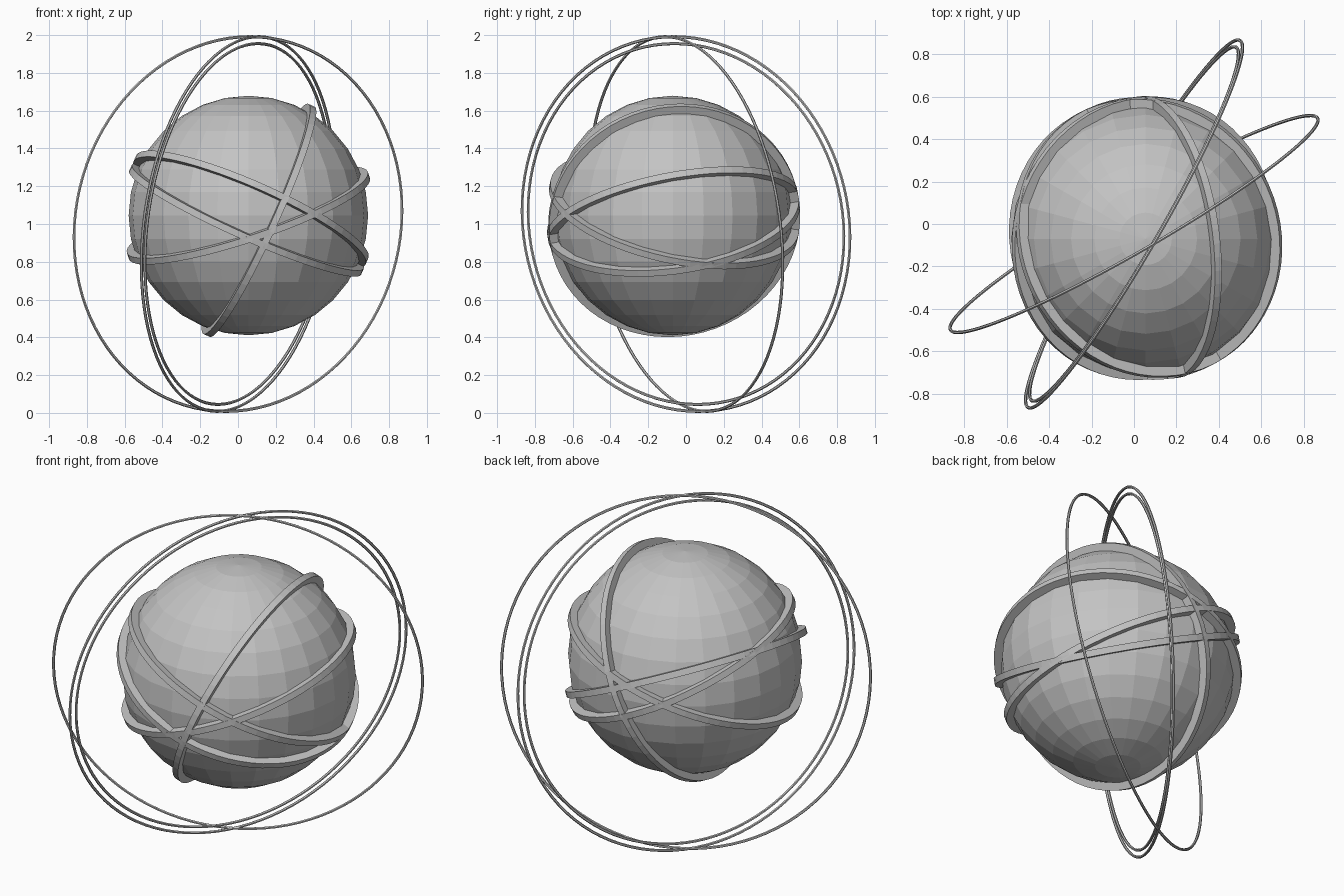
import bpy, bmesh, math
from mathutils import Vector, Matrix

if "Cube" in bpy.data.objects:
    bpy.data.objects.remove(bpy.data.objects["Cube"])

# single grey finish
grey = bpy.data.materials.new("plain grey")
grey.diffuse_color = (0.55, 0.55, 0.55, 1)
grey.use_nodes = True
grey.node_tree.nodes["Principled BSDF"].inputs["Base Color"].default_value = grey.diffuse_color


def finish(bm, name):
    bmesh.ops.recalc_face_normals(bm, faces=bm.faces)
    me = bpy.data.meshes.new(name)
    bm.to_mesh(me)
    bm.free()
    me.materials.append(grey)
    ob = bpy.data.objects.new(name, me)
    bpy.context.collection.objects.link(ob)
    return ob


def hoop(name, centre, normal, profile, segments):
    """Sweep a closed (radius, height) profile round the given axis."""
    bm = bmesh.new()
    turn = Vector(normal).to_track_quat('Z', 'Y').to_matrix().to_4x4()
    place = Matrix.Translation(centre) @ turn
    loops = []
    for i in range(segments):
        a = 2 * math.pi * i / segments
        loops.append([bm.verts.new(place @ Vector((r * math.cos(a), r * math.sin(a), h)))
                      for r, h in profile])
    n = len(profile)
    for i in range(segments):
        p, q = loops[i], loops[(i + 1) % segments]
        for j in range(n):
            k = (j + 1) % n
            bm.faces.new((p[j], q[j], q[k], p[k]))
    return finish(bm, name)


# faceted core ball
core = Vector((0.055, -0.07, 1.045))
bm = bmesh.new()
bmesh.ops.create_uvsphere(bm, u_segments=24, v_segments=16, radius=0.634,
                          matrix=Matrix.Translation(core))
finish(bm, "core_ball")

# four flat bands hugging the ball: axis and shift along it
bands = [((0.396, 0.20, 0.896), 0.033),
         ((0.405, -0.13, 0.905), -0.024),
         ((-0.313, -0.18, 0.932), 0.0),
         ((0.903, 0.12, -0.412), 0.062)]
for i, (axis, shift) in enumerate(bands):
    axis = Vector(axis).normalized()
    r = math.sqrt(0.673 ** 2 - shift ** 2)
    w = 0.018
    hoop(f"band_{i + 1}", core + axis * shift, axis,
         [(r, -w), (r, w), (r - 0.06, w), (r - 0.06, -w)], 64)

# three thin outer orbit rings: heading in degrees and radius
tube = 0.008
section = [(tube * math.cos(math.pi * k / 3), tube * math.sin(math.pi * k / 3))
           for k in range(6)]
tilt = math.radians(7.3)
for i, (heading, radius) in enumerate([(30, 1.0), (60, 1.0), (60, 0.963)]):
    a = math.radians(heading)
    # the ring top leans toward (sin a, -cos a)
    axis = Vector((math.sin(a) * math.cos(tilt), -math.cos(a) * math.cos(tilt),
                   -math.sin(tilt)))
    hoop(f"orbit_ring_{i + 1}", Vector((0, 0, 1)), axis,
         [(radius + x, y) for x, y in section], 96)
